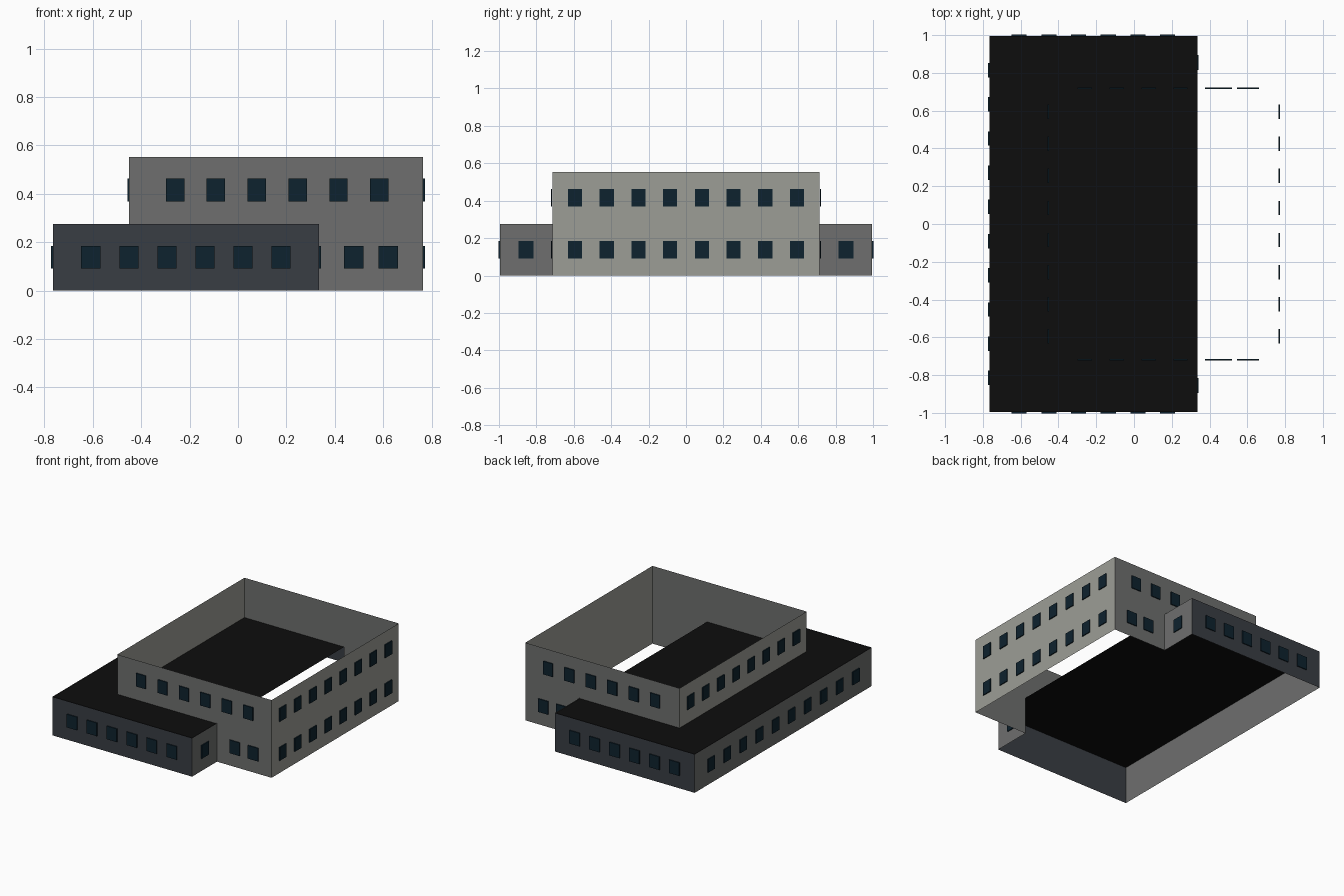
import bpy, bmesh
from mathutils import Vector

if "Cube" in bpy.data.objects:
    bpy.data.objects.remove(bpy.data.objects["Cube"])


def srgb(r, g, b):
    f = lambda c: (c / 12.92) if c <= 0.04045 else ((c + 0.055) / 1.055) ** 2.4
    return (f(r / 255), f(g / 255), f(b / 255), 1)


def material(name, *rgb):
    m = bpy.data.materials.new(name)
    m.diffuse_color = srgb(*rgb)
    m.use_nodes = True
    m.node_tree.nodes["Principled BSDF"].inputs["Base Color"].default_value = m.diffuse_color
    return m


SLATE = material("dark slate", 57, 61, 67)
GREY = material("mid grey", 110, 111, 110)
PALE = material("pale warm grey", 156, 157, 150)
GLASS = material("dark blue glass", 13, 34, 46)
BLACK = material("roof black", 13, 13, 13)


def finish(bm, name, *mats):
    me = bpy.data.meshes.new(name)
    bm.to_mesh(me)
    bm.free()
    for m in mats:
        me.materials.append(m)
    ob = bpy.data.objects.new(name, me)
    bpy.context.collection.objects.link(ob)
    return ob


def place(axis, pos, u, z):
    return Vector((pos, u, z)) if axis == 'x' else Vector((u, pos, z))


def outward(axis, sign):
    return Vector((sign, 0, 0)) if axis == 'x' else Vector((0, sign, 0))


def add_face(bm, axis, pos, sign, outline):
    f = bm.faces.new([bm.verts.new(place(axis, pos, u, z)) for u, z in outline])
    f.normal_update()
    if f.normal.dot(outward(axis, sign)) < 0:
        f.normal_flip()
    return f


def wall(name, axis, pos, sign, outline, mat):
    bm = bmesh.new()
    add_face(bm, axis, pos, sign, outline)
    finish(bm, name, mat)


def rect(u0, u1, z0, z1):
    return [(u0, z0), (u1, z0), (u1, z1), (u0, z1)]


def windows(name, axis, pos, sign, centres, zc, w=0.076, h=0.094):
    # thin plates just proud of the wall
    bm = bmesh.new()
    for c in centres:
        f = add_face(bm, axis, pos + sign * 0.0005, sign,
                     rect(c - w / 2, c + w / 2, zc - h / 2, zc + h / 2))
        ext = bmesh.ops.extrude_face_region(bm, geom=[f])['geom']
        bmesh.ops.translate(bm, vec=outward(axis, sign) * 0.007,
                            verts=[v for v in ext if isinstance(v, bmesh.types.BMVert)])
        if f.is_valid:
            bm.faces.remove(f)
    finish(bm, name, GLASS)


def spread(a, b, n):
    return [a + (b - a) * (i + 1) / (n + 1) for i in range(n)]


def evenly(a, b, n):
    return [a + (b - a) * i / (n - 1) for i in range(n)]


# main dimensions
LX0, LX1, LY, LZ = -0.765, 0.335, 0.995, 0.275     # long low wing
UX0, UX1, UY, UZ = -0.45, 0.765, 0.715, 0.553      # tall wing
Z1, Z2 = 0.138, 0.416                              # window rows
ROOF = LZ - 0.005

# low wing, outer side
wall("low_left_wall", 'x', LX0, -1, rect(-LY, LY, 0, LZ), GREY)
windows("low_left_windows", 'x', LX0, -1, spread(-LY, LY, 10), Z1)

# tall wing, side walls
wall("tall_left_wall", 'x', UX0, -1, rect(-UY, UY, ROOF, UZ), PALE)
windows("tall_left_windows", 'x', UX0, -1, evenly(-0.594, 0.594, 8), Z2)
wall("tall_right_wall", 'x', UX1, 1, rect(-UY, UY, 0, UZ), PALE)
for row, z in (("lower", Z1), ("upper", Z2)):
    windows("tall_right_windows_" + row, 'x', UX1, 1, evenly(-0.594, 0.594, 8), z)

# front and back of both wings
for side, s in (("front", -1), ("back", 1)):
    wall("low_%s_wall" % side, 'y', s * LY, s, rect(LX0, LX1, 0, LZ), SLATE)
    windows("low_%s_windows" % side, 'y', s * LY, s, spread(LX0, LX1, 6), Z1, 0.08)
    a, b = sorted((s * UY, s * LY))
    wall("low_right_wall_" + side, 'x', LX1, 1, rect(a, b, 0, LZ), GREY)
    windows("low_right_window_" + side, 'x', LX1, 1, [(a + b) / 2], Z1, 0.08)
    wall("tall_%s_wall" % side, 'y', s * UY, s,
         [(LX1, 0), (UX1, 0), (UX1, UZ), (UX0, UZ), (UX0, ROOF), (LX1, ROOF)], GREY)
    windows("tall_%s_windows_upper" % side, 'y', s * UY, s, evenly(-0.26, 0.584, 6), Z2)
    windows("tall_%s_windows_lower" % side, 'y', s * UY, s, spread(LX1, UX1, 2), Z1, 0.08)

# flat roof with a grey rim and a slightly sunken black centre
bm = bmesh.new()
top = bm.faces.new([bm.verts.new((x, y, LZ)) for x, y in
                    ((LX0, -LY), (LX1, -LY), (LX1, LY), (LX0, LY))])
top.normal_update()
bmesh.ops.inset_region(bm, faces=[top], thickness=0.056)
bmesh.ops.inset_region(bm, faces=[top], thickness=0.0005, depth=ROOF - LZ)
top.material_index = 1
finish(bm, "roof", GREY, BLACK)
